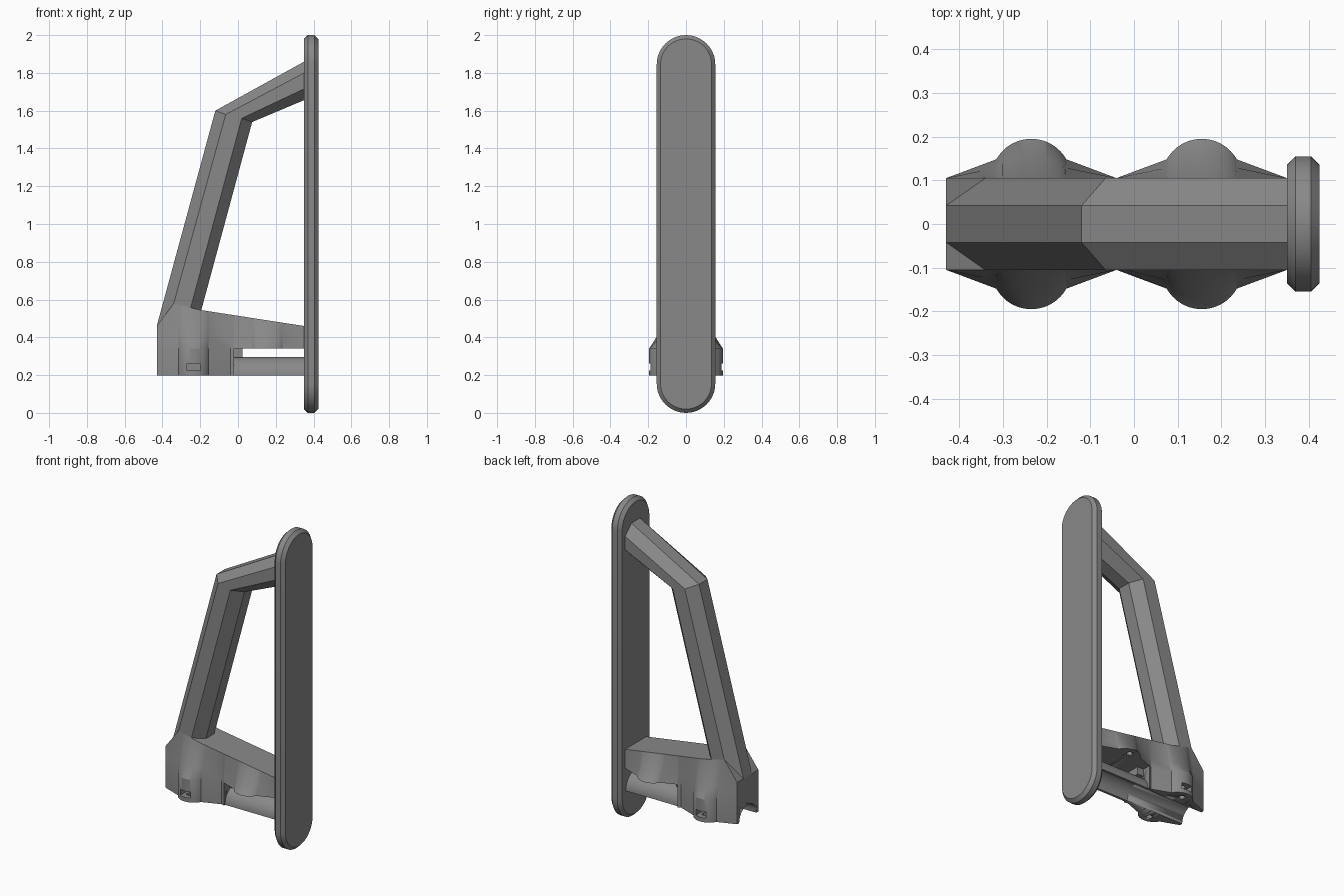
import bpy, bmesh, math
from mathutils import Matrix

if "Cube" in bpy.data.objects:
    bpy.data.objects.remove(bpy.data.objects["Cube"])

grey = bpy.data.materials.new("mid grey")
grey.diffuse_color = (0.25, 0.25, 0.25, 1)
grey.use_nodes = True
grey.node_tree.nodes["Principled BSDF"].inputs["Base Color"].default_value = grey.diffuse_color


def finish(name, bm, angle=30):
    bmesh.ops.recalc_face_normals(bm, faces=bm.faces)
    me = bpy.data.meshes.new(name)
    bm.to_mesh(me)
    bm.free()
    me.materials.append(grey)
    ob = bpy.data.objects.new(name, me)
    bpy.context.collection.objects.link(ob)
    bpy.ops.object.select_all(action='DESELECT')
    ob.select_set(True)
    bpy.context.view_layer.objects.active = ob
    if angle:
        bpy.ops.object.shade_smooth_by_angle(angle=math.radians(angle))
    return ob


def loft(name, rings, angle=30):
    """Skin equal-length closed rings and cap both ends."""
    bm = bmesh.new()
    vs = [[bm.verts.new(p) for p in r] for r in rings]
    n = len(vs[0])
    for a, b in zip(vs, vs[1:]):
        for i in range(n):
            j = (i + 1) % n
            bm.faces.new((a[i], a[j], b[j], b[i]))
    bm.faces.new(vs[0])
    bm.faces.new(vs[-1])
    return finish(name, bm, angle)


def cut(target, cutter):
    cutter.hide_render = True
    cutter.hide_set(True)
    cutter.display_type = 'WIRE'
    m = target.modifiers.new("cut", 'BOOLEAN')
    m.operation, m.solver, m.object = 'DIFFERENCE', 'EXACT', cutter
    bpy.context.view_layer.objects.active = target
    bpy.ops.object.modifier_apply(modifier=m.name)
    bpy.data.objects.remove(cutter)


def cylinder(name, loc, r, depth, along_x=False, seg=24):
    bm = bmesh.new()
    rot = Matrix.Rotation(math.pi / 2, 4, 'Y') if along_x else Matrix()
    bmesh.ops.create_cone(bm, cap_ends=True, segments=seg, radius1=r, radius2=r,
                          depth=depth, matrix=Matrix.Translation(loc) @ rot)
    return finish(name, bm)


def box(name, loc, size):
    bm = bmesh.new()
    bmesh.ops.create_cube(bm, size=1, matrix=Matrix.Translation(loc) @ Matrix.Diagonal((*size, 1)))
    return finish(name, bm, 0)


# Rounded end plate with chamfered rims
def stadium(x, inset):
    r = 0.155 - inset
    pts = []
    for zc, start in ((1.845, 0), (0.155, math.pi)):
        for i in range(25):
            a = start + math.pi * i / 24
            pts.append((x, r * math.cos(a), zc + r * math.sin(a)))
    return pts


loft("end_plate", [stadium(0.35, 0.02), stadium(0.37, 0),
                   stadium(0.405, 0), stadium(0.425, 0.02)], 25)

# Bent octagonal handle: each station gives (x, z) for its outer, shoulder, hip and inner edges
stations = [
    [(-0.43, 0.46), (-0.373, 0.46), (-0.277, 0.46), (-0.217, 0.46)],
    [(-0.12, 1.60), (-0.065, 1.58), (0.02, 1.56), (0.075, 1.54)],
    [(0.36, 1.865), (0.36, 1.805), (0.36, 1.72), (0.36, 1.66)],
]
widths = (0.042, 0.105, 0.105, 0.042)
rings = []
for st in stations:
    half = [(x, w, z) for (x, z), w in zip(st, widths)]
    rings.append(half + [(x, -y, z) for x, y, z in reversed(half)])
loft("bent_handle", rings, 0)


# Clamp body: lobed outline, flared up to a narrow sloping ridge
LOBES = (-0.235, 0.155)


def half_width(x):
    d = min(abs(x - c) for c in LOBES)
    if d < 0.08:
        return 0.1034 + math.sqrt(0.0916 ** 2 - d * d)
    return 0.105 + 0.043 * max(0, 1 - (d - 0.08) / 0.115)


def ridge(x):
    if x < -0.34:
        return 0.46 + 0.12 * (x + 0.43) / 0.09
    if x < -0.2:
        return 0.58 - 0.035 * (x + 0.34) / 0.14
    return 0.545 - 0.085 * (x + 0.2) / 0.55


def body(name, x0, x1, bottom):
    xs = {x0, x1}
    for c in LOBES:
        xs |= {c + 0.08 * math.sin(math.pi / 2 * i / 8) for i in range(-8, 9)}
        xs |= {c - 0.195, c + 0.195}
    xs |= {-0.34, -0.2}
    xs = sorted({round(x, 4) for x in xs if x0 <= x <= x1})
    rings = []
    for x in xs:
        w, t = half_width(x), ridge(x)
        half = [(w, bottom), (w, 0.34),
                (0.105 + (w - 0.105) * 0.55, 0.34 + 0.3 * (t - 0.34)), (0.105, t)]
        rings.append([(x, y, z) for y, z in half] + [(x, -y, z) for y, z in reversed(half)])
    return loft(name, rings)


clamp = body("clamp_block", -0.43, -0.02, 0.197)
shell = body("upper_shell", -0.02, 0.355, 0.34)

# Tube channel, bolt holes and nut slots
cut(clamp, cylinder("channel_cutter", (-0.25, 0, 0.197), 0.085, 0.6, True, 48))
for s in (-1, 1):
    cut(clamp, cylinder("bolt_cutter", (LOBES[0], s * 0.145, 0.2), 0.018, 0.2))
    cut(clamp, box("slot_cutter", (LOBES[0], s * 0.165, 0.243), (0.07, 0.08, 0.038)))
    cut(shell, cylinder("bolt_cutter", (LOBES[1], s * 0.145, 0.34), 0.018, 0.06))

# Half pipe running from the block to the plate
arc = [(r * math.cos(a), 0.197 + r * math.sin(a))
       for r, order in ((0.1, 1), (0.085, -1))
       for a in [math.pi * i / 24 for i in range(25)][::order]]
loft("half_pipe", [[(x, y, z) for y, z in arc] for x in (-0.022, 0.355)])

# Small spacer between pipe and shell
box("spacer", (0.001, 0, 0.318), (0.046, 0.12, 0.05))
